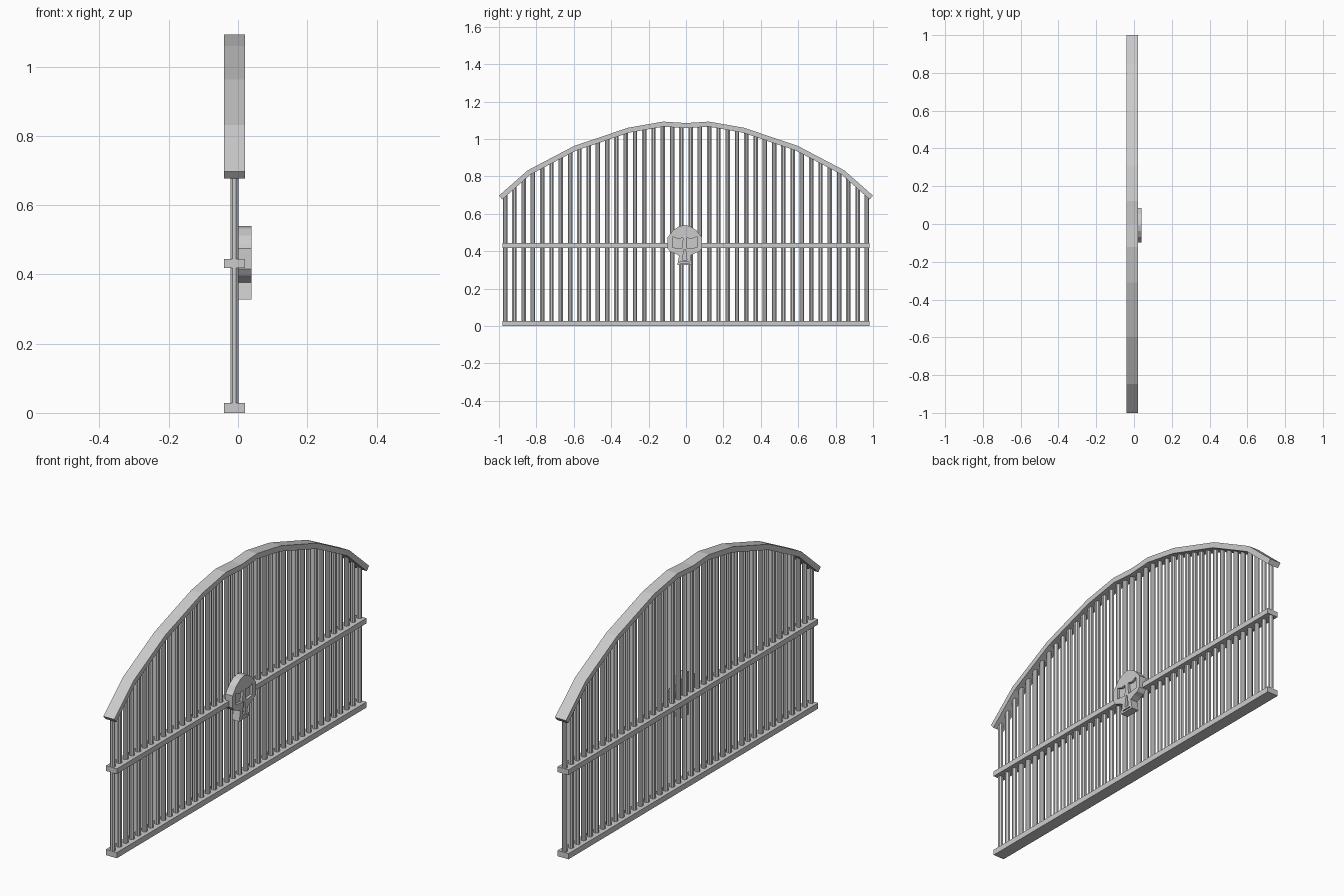
import bpy, bmesh
from mathutils import Vector

if "Cube" in bpy.data.objects:
    bpy.data.objects.remove(bpy.data.objects["Cube"])


def prism(name, pts, x0, x1):
    """Extrude a closed (y, z) outline along x."""
    bm = bmesh.new()
    face = bm.faces.new([bm.verts.new((x0, y, z)) for y, z in pts])
    ext = bmesh.ops.extrude_face_region(bm, geom=[face])
    verts = [g for g in ext["geom"] if isinstance(g, bmesh.types.BMVert)]
    bmesh.ops.translate(bm, verts=verts, vec=(x1 - x0, 0, 0))
    bmesh.ops.recalc_face_normals(bm, faces=bm.faces[:])
    me = bpy.data.meshes.new(name)
    bm.to_mesh(me)
    bm.free()
    ob = bpy.data.objects.new(name, me)
    bpy.context.collection.objects.link(ob)
    return ob


def rect(y0, y1, z0, z1):
    return [(y0, z0), (y1, z0), (y1, z1), (y0, z1)]


# Horizontal rails
prism("bottom_rail", rect(-0.98, 0.98, 0, 0.028), -0.04, 0.02)
prism("middle_rail", rect(-0.98, 0.98, 0.418, 0.444), -0.04, 0.02)

# Arched top rail: outer line, offset inward for its thickness
half = [(1.0, 0.697), (0.847, 0.832), (0.598, 0.963), (0.31, 1.06), (0.122, 1.093)]
outer = [Vector((-y, z)) for y, z in half] + [Vector((0, 1.085))] \
    + [Vector(p) for p in reversed(half)]
inner = []
for i, p in enumerate(outer):
    d = [(outer[j + 1] - outer[j]).normalized()
         for j in (i - 1, i) if 0 <= j < len(outer) - 1]
    t = (d[0] + d[-1]).normalized()
    n = Vector((t.y, -t.x))
    inner.append(p + n * 0.027)
prism("arched_top_rail", outer + inner[::-1], -0.04, 0.02)


def arch_height(y):
    for a, b in zip(outer, outer[1:]):
        if a.x <= y <= b.x:
            return a.y + (b.y - a.y) * (y - a.x) / (b.x - a.x)


# Vertical bars, each reaching into the arch
COUNT = 40
for i in range(COUNT):
    y = -0.967 + 1.934 * i / (COUNT - 1)
    top = arch_height(y) - 0.018
    bpy.ops.mesh.primitive_cylinder_add(
        vertices=8, radius=0.0128, depth=top - 0.01,
        location=(-0.0105, y, (top + 0.01) / 2), rotation=(0, 0, 0.3927))
    bpy.context.object.name = f"bar_{i + 1:02d}"

# Skull emblem: cranium, pinched cheeks, flared jaw
C = -0.007
side = [(0.03, 0.533), (0.062, 0.512), (0.08, 0.488), (0.092, 0.475),
        (0.092, 0.415), (0.078, 0.397), (0.056, 0.390), (0.030, 0.376), (0.039, 0.327)]
emblem = prism("skull_emblem",
               [(C, 0.54)] + [(C + y, z) for y, z in side]
               + [(C - y, z) for y, z in reversed(side)], 0.0, 0.039)

# Recessed eyes, nose slot and mouth
eye = [(0.009, 0.472), (0.035, 0.466), (0.066, 0.478), (0.066, 0.42), (0.014, 0.414)]
cutters = [prism("eye_cutter", [(C + s * y, z) for y, z in eye], 0.026, 0.06) for s in (1, -1)]
cutters.append(prism("nose_cutter", [(C - 0.004, 0.41), (C + 0.004, 0.41),
                                     (C + 0.012, 0.352), (C - 0.012, 0.352)], 0.026, 0.06))
cutters.append(prism("mouth_cutter", rect(C - 0.026, C + 0.026, 0.336, 0.342), 0.03, 0.06))
for c in cutters:
    m = emblem.modifiers.new(c.name, 'BOOLEAN')
    m.operation = 'DIFFERENCE'
    m.solver = 'EXACT'
    m.object = c
    c.hide_render = True
    c.hide_viewport = True
